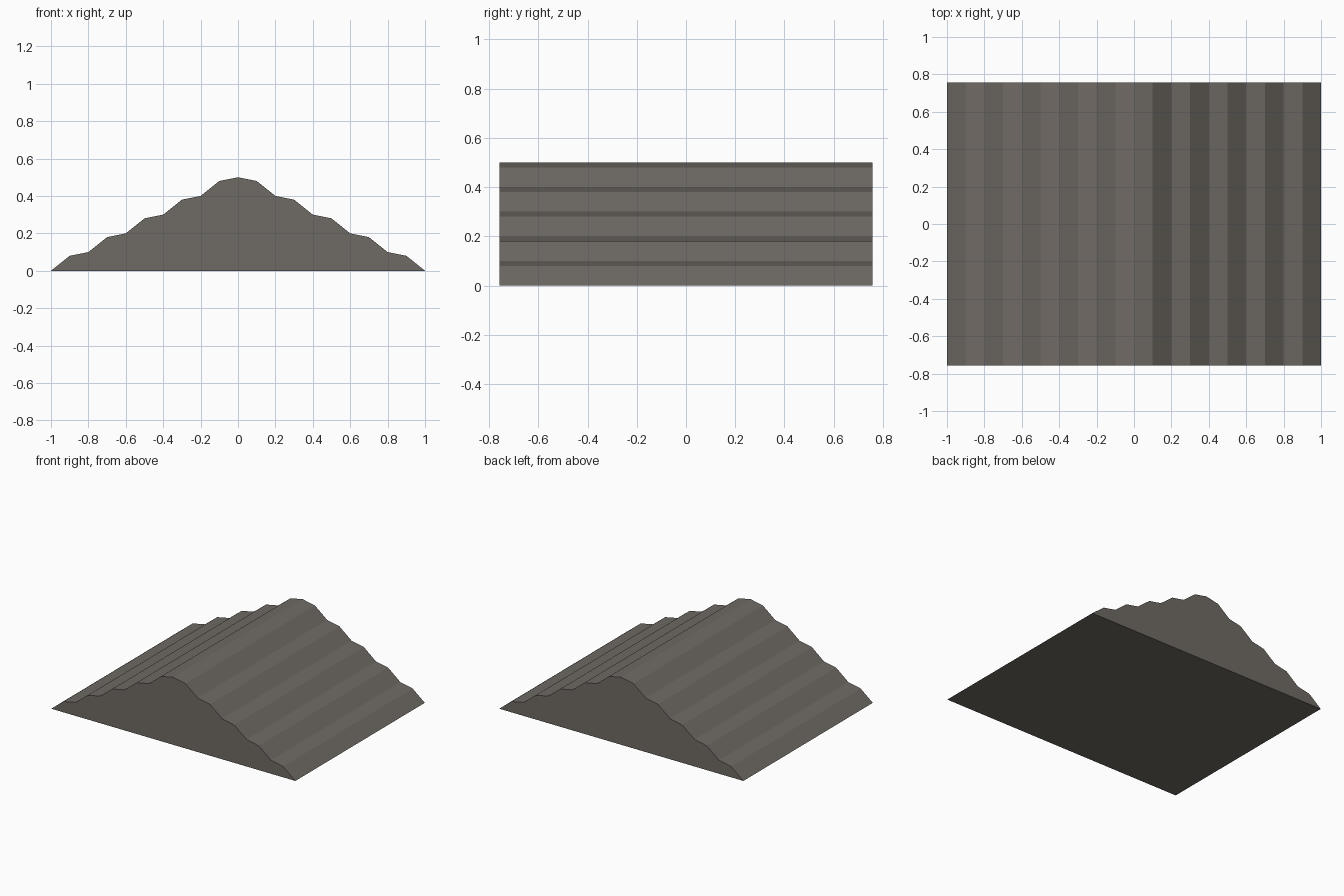
import bpy, bmesh

if "Cube" in bpy.data.objects:
    bpy.data.objects.remove(bpy.data.objects["Cube"])

HALF_DEPTH = 0.757

# Stepped ridge profile: each step has a steep rise and a shallow tread
right = []
for i in range(5):
    right += [(1 - 0.2 * i, 0.1 * i), (0.9 - 0.2 * i, 0.08 + 0.1 * i)]
profile = right + [(0, 0.5)] + [(-x, z) for x, z in reversed(right)]

# Extrude the profile from front to back
bm = bmesh.new()
front = bm.faces.new([bm.verts.new((x, -HALF_DEPTH, z)) for x, z in profile])
ext = bmesh.ops.extrude_face_region(bm, geom=[front], use_keep_orig=True)
moved = [g for g in ext["geom"] if isinstance(g, bmesh.types.BMVert)]
bmesh.ops.translate(bm, verts=moved, vec=(0, 2 * HALF_DEPTH, 0))
bmesh.ops.recalc_face_normals(bm, faces=bm.faces)

mesh = bpy.data.meshes.new("stepped_roof")
bm.to_mesh(mesh)
bm.free()

# Single warm grey colour
mat = bpy.data.materials.new("warm grey")
mat.diffuse_color = (0.159, 0.143, 0.127, 1)
mat.use_nodes = True
mat.node_tree.nodes["Principled BSDF"].inputs["Base Color"].default_value = mat.diffuse_color
mesh.materials.append(mat)
roof = bpy.data.objects.new("stepped_roof", mesh)
bpy.context.collection.objects.link(roof)
